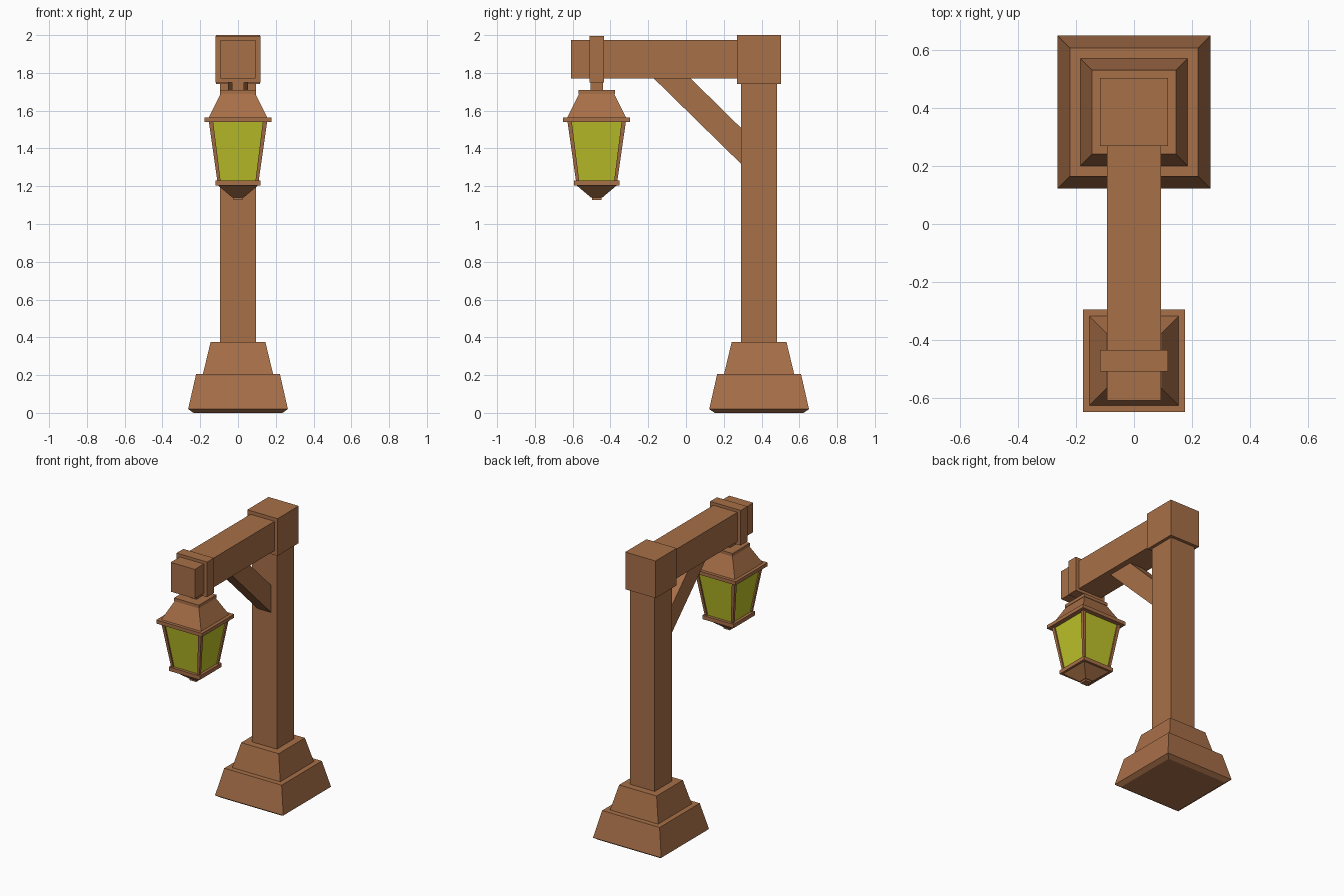
import bpy
import bmesh

if "Cube" in bpy.data.objects:
    bpy.data.objects.remove(bpy.data.objects["Cube"])


def material(name, rgb):
    m = bpy.data.materials.new(name)
    m.diffuse_color = (*rgb, 1)
    m.use_nodes = True
    m.node_tree.nodes["Principled BSDF"].inputs["Base Color"].default_value = m.diffuse_color
    return m


WOOD = material("wood", (0.39, 0.16, 0.065))
GLASS = material("glass", (0.52, 0.55, 0.022))
POST_Y, LAMP_Y = 0.387, -0.473


def finish(name, bm, mat):
    bmesh.ops.recalc_face_normals(bm, faces=bm.faces)
    mesh = bpy.data.meshes.new(name)
    bm.to_mesh(mesh)
    bm.free()
    mesh.materials.append(mat)
    ob = bpy.data.objects.new(name, mesh)
    bpy.context.collection.objects.link(ob)
    return ob


def loft(name, rings, mat=WOOD):
    """Closed skin through rings of four corners each."""
    bm = bmesh.new()
    vs = [[bm.verts.new(p) for p in ring] for ring in rings]
    for a, b in zip(vs, vs[1:]):
        for i in range(4):
            j = (i + 1) % 4
            bm.faces.new((a[i], a[j], b[j], b[i]))
    bm.faces.new(vs[0])
    bm.faces.new(vs[-1])
    return finish(name, bm, mat)


def rect(x0, x1, y0, y1, z):
    return [(x0, y0, z), (x1, y0, z), (x1, y1, z), (x0, y1, z)]


def square_tower(name, cy, profile, mat=WOOD):
    """Square section around (0, cy), profile of (half width, z)."""
    return loft(name, [rect(-h, h, cy - h, cy + h, z) for h, z in profile], mat)


def box(name, hx, y0, y1, z0, z1):
    return loft(name, [rect(-hx, hx, y0, y1, z) for z in (z0, z1)])


# Stepped base, post and post cap
square_tower("base_lower", POST_Y, [(0.235, 0), (0.264, 0.02), (0.222, 0.205)])
square_tower("base_upper", POST_Y, [(0.187, 0.2), (0.145, 0.375)])
square_tower("post", POST_Y, [(0.096, 0.37), (0.096, 1.75)])
square_tower("post_cap", POST_Y, [(0.117, 1.74), (0.117, 2.0)])

# Beam, strap around it and diagonal brace
box("beam", 0.093, -0.61, 0.29, 1.77, 1.975)
box("strap", 0.118, -0.51, -0.435, 1.75, 1.995)
side = [(0.30, 1.31), (0.30, 1.50), (0.015, 1.78), (-0.18, 1.78)]
loft("brace", [[(x, y, z) for y, z in side] for x in (-0.053, 0.053)])

# Lantern hanger, roof and rims
square_tower("lantern_neck", LAMP_Y, [(0.033, 1.70), (0.033, 1.76)])
square_tower("lantern_roof_plate", LAMP_Y, [(0.096, 1.688), (0.096, 1.71)])
square_tower("lantern_roof", LAMP_Y, [(0.157, 1.56), (0.092, 1.69)])
square_tower("lantern_upper_rim", LAMP_Y, [(0.177, 1.54), (0.177, 1.565)])
square_tower("lantern_lower_rim", LAMP_Y, [(0.12, 1.203), (0.12, 1.23)])
square_tower("lantern_underside", LAMP_Y, [(0.03, 1.14), (0.106, 1.204)])
square_tower("lantern_knob", LAMP_Y, [(0.025, 1.127), (0.025, 1.145)])

# Tapered glass with four slanted corner bars
square_tower("lantern_glass", LAMP_Y, [(0.099, 1.225), (0.146, 1.545)], GLASS)
for sx in (-1, 1):
    for sy in (-1, 1):
        loft("lantern_corner_bar", [
            rect(sx * a, sx * b, LAMP_Y + sy * a, LAMP_Y + sy * b, z)
            for a, b, z in ((0.092, 0.109, 1.225), (0.132, 0.155, 1.545))])
